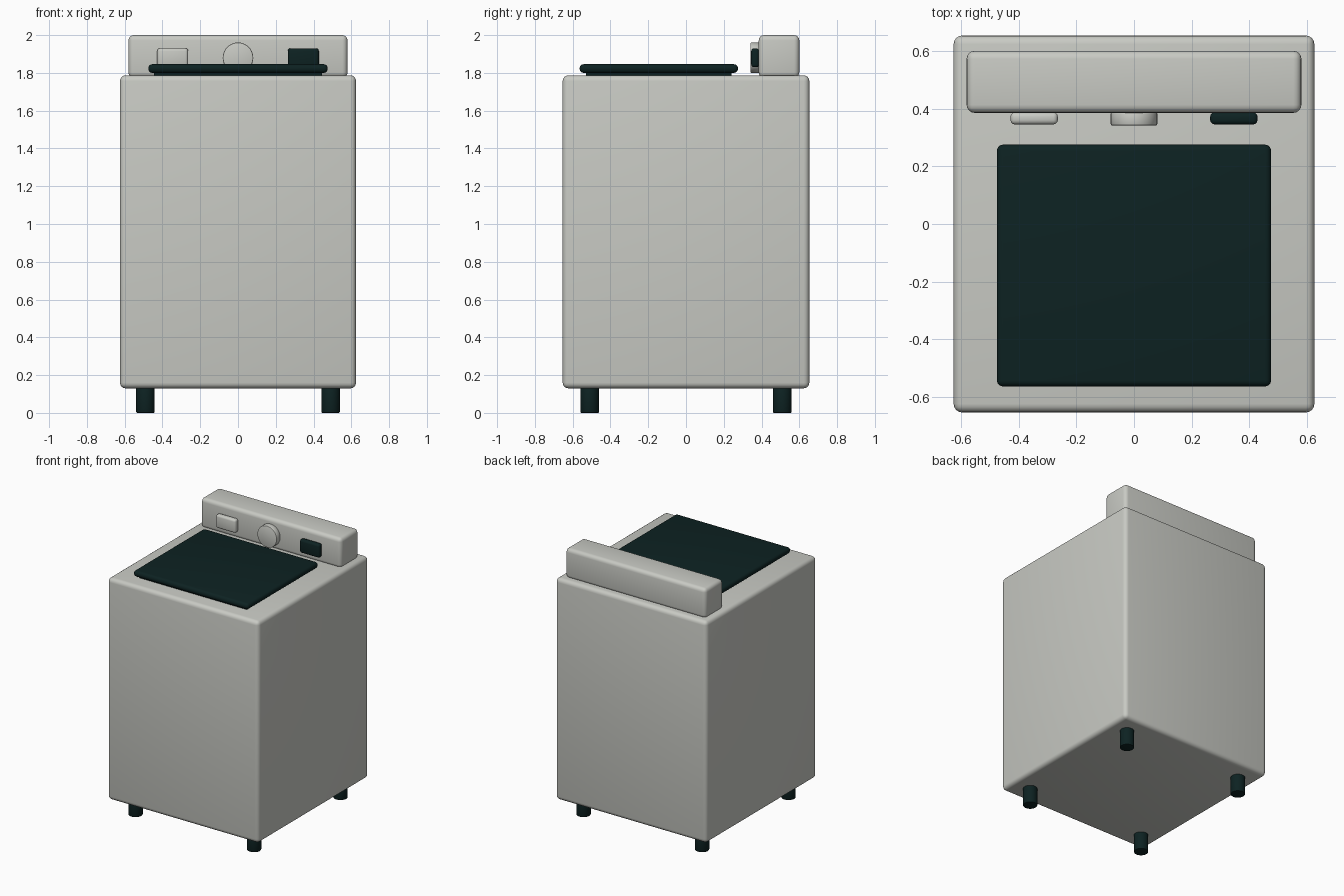
import bpy
import math

if "Cube" in bpy.data.objects:
    bpy.data.objects.remove(bpy.data.objects["Cube"], do_unlink=True)


def make_material(name, rgb):
    mat = bpy.data.materials.new(name)
    mat.use_nodes = True
    color = (*rgb, 1.0)
    mat.diffuse_color = color
    mat.node_tree.nodes["Principled BSDF"].inputs["Base Color"].default_value = color
    return mat


enamel = make_material("warm white enamel", (0.58, 0.59, 0.55))
dark = make_material("dark teal plastic", (0.004, 0.016, 0.016))


def finish(obj, name, mat, bevel, segments):
    obj.name = name
    obj.data.materials.append(mat)
    if bevel:
        mod = obj.modifiers.new("Rounded edges", "BEVEL")
        mod.width = bevel
        mod.segments = segments
        mod.limit_method = "ANGLE"
        mod.angle_limit = math.radians(40)
        bpy.ops.object.modifier_apply(modifier=mod.name)
    bpy.ops.object.shade_smooth_by_angle(angle=math.radians(35))
    return obj


def box(name, low, high, mat, bevel=0.0, segments=4):
    center = [(a + b) / 2 for a, b in zip(low, high)]
    bpy.ops.mesh.primitive_cube_add(size=1, location=center)
    obj = bpy.context.object
    obj.scale = [b - a for a, b in zip(low, high)]
    bpy.ops.object.transform_apply(location=False, rotation=False, scale=True)
    return finish(obj, name, mat, bevel, segments)


def cylinder(name, center, radius, depth, mat, bevel=0.0, tilt=0.0):
    bpy.ops.mesh.primitive_cylinder_add(vertices=32, radius=radius, depth=depth,
                                        location=center, rotation=(tilt, 0, 0))
    return finish(bpy.context.object, name, mat, bevel, 2)


# Cabinet
box("cabinet", (-0.625, -0.653, 0.13), (0.625, 0.653, 1.787), enamel, 0.03)

# Lid with its recessed seal
box("lid_seal", (-0.445, -0.53, 1.77), (0.445, 0.24, 1.81), dark)
box("lid", (-0.475, -0.563, 1.8), (0.475, 0.275, 1.846), dark, 0.021)

# Control console with buttons and dial
box("control_console", (-0.58, 0.385, 1.775), (0.58, 0.6, 2.0), enamel, 0.028)
for name, x, mat in (("start_button", -0.346, enamel), ("display", 0.346, dark)):
    box(name, (x - 0.082, 0.345, 1.83), (x + 0.082, 0.387, 1.93), mat, 0.015, 3)
cylinder("dial", (0, 0.364, 1.88), 0.081, 0.046, enamel, 0.006, math.pi / 2)

# Feet
for side, x in (("right", -0.49), ("left", 0.49)):
    for end, y in (("front", -0.51), ("back", 0.51)):
        cylinder(f"{end}_{side}_foot", (x, y, 0.075), 0.049, 0.15, dark, 0.005)
